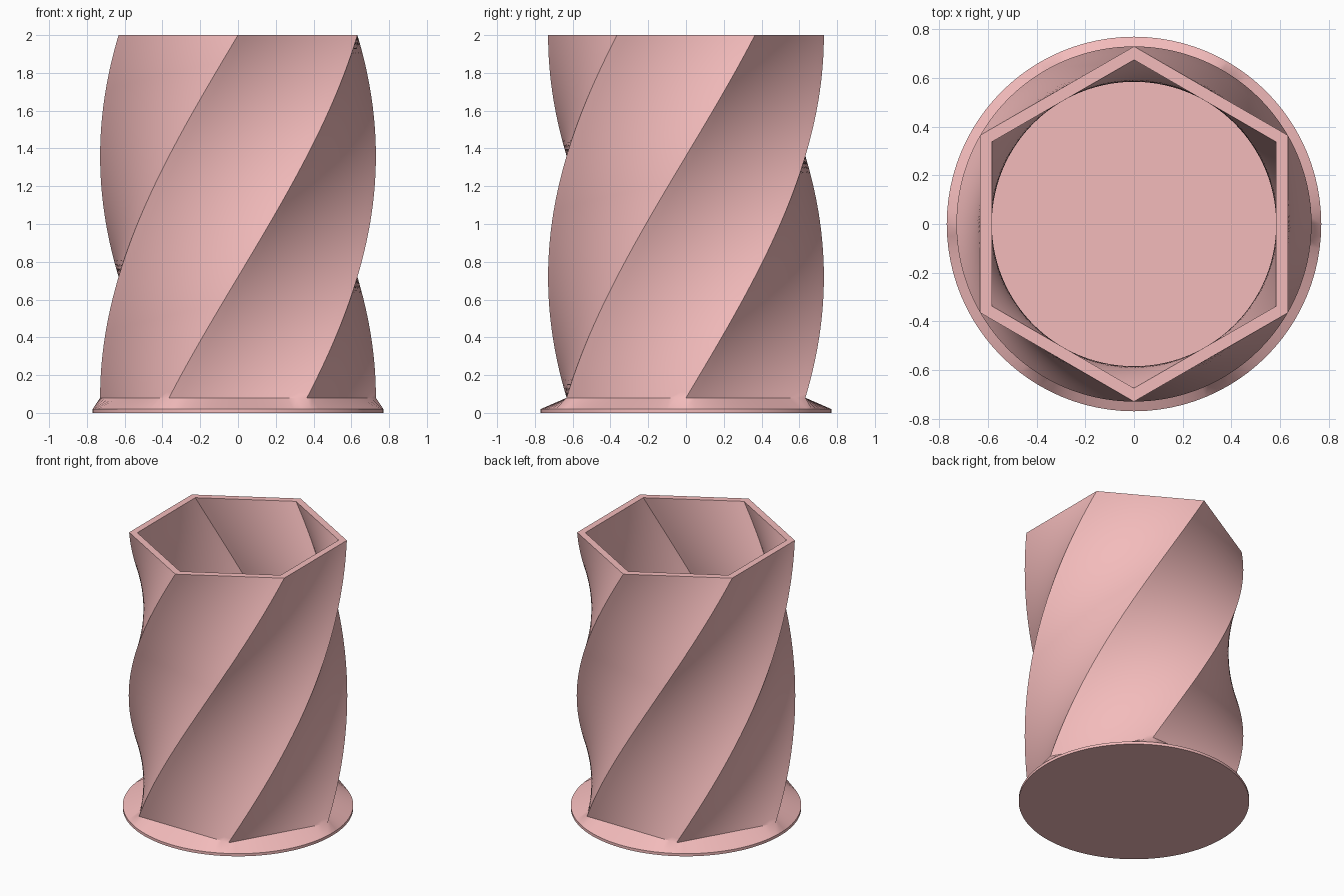
import bpy, bmesh
from math import pi, cos, sin, radians

if "Cube" in bpy.data.objects:
    bpy.data.objects.remove(bpy.data.objects["Cube"])

N = 96          # points around, 16 per hexagon side
LAYERS = 64
Z0, Z1, TWIST = 0.08, 2.0, radians(90)
R_OUT, R_IN, R_BASE = 0.73, 0.675, 0.77

bm = bmesh.new()


def circle_ring(r, z):
    return [bm.verts.new((r * cos(2 * pi * i / N), r * sin(2 * pi * i / N), z))
            for i in range(N)]


def hex_ring(r, z):
    turn = TWIST * (z - Z0) / (Z1 - Z0)
    ring = []
    for i in range(N):
        a = 2 * pi * i / N
        d = r * cos(pi / 6) / cos(a % (pi / 3) - pi / 6) if i % (N // 6) else r
        ring.append(bm.verts.new((d * cos(a + turn), d * sin(a + turn), z)))
    return ring


heights = [Z0 + (Z1 - Z0) * k / LAYERS for k in range(LAYERS + 1)]

# round foot, then twisted outer wall, rim, twisted inner wall
rings = [circle_ring(R_BASE, 0), circle_ring(R_BASE, 0.02)]
rings += [hex_ring(R_OUT, z) for z in heights]
rings += [hex_ring(R_IN, z) for z in reversed(heights)]

for a, b in zip(rings, rings[1:]):
    for i in range(N):
        j = (i + 1) % N
        bm.faces.new((a[i], a[j], b[j], b[i]))

# underside and inner floor
bm.faces.new(rings[0][::-1])
bm.faces.new(rings[-1])
bmesh.ops.recalc_face_normals(bm, faces=bm.faces[:])

mesh = bpy.data.meshes.new("twisted_vase")
bm.to_mesh(mesh)
bm.free()
vase = bpy.data.objects.new("twisted_vase", mesh)
bpy.context.collection.objects.link(vase)

# pink finish
mat = bpy.data.materials.new("pink")
mat.diffuse_color = (0.9, 0.5, 0.5, 1)
mat.use_nodes = True
mat.node_tree.nodes["Principled BSDF"].inputs["Base Color"].default_value = mat.diffuse_color
mesh.materials.append(mat)

bpy.context.view_layer.objects.active = vase
vase.select_set(True)
bpy.ops.object.shade_smooth_by_angle(angle=radians(30))
